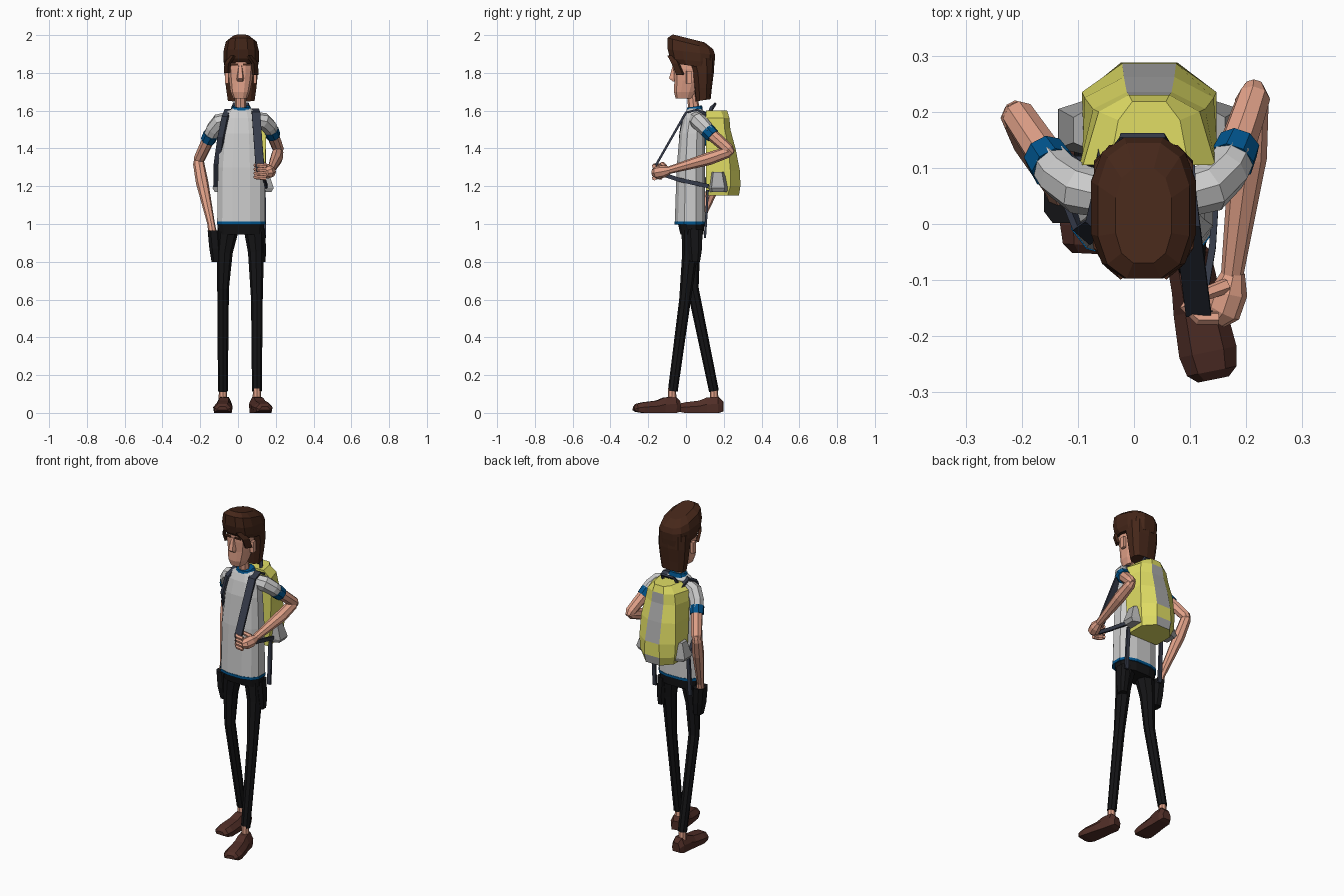
import bpy, bmesh, math
from mathutils import Vector as V


def material(name, r, g, b):
    m = bpy.data.materials.new(name)
    m.diffuse_color = (r, g, b, 1)
    return m


SKIN = material("skin", .76, .36, .25)
HAIR = material("hair", .06, .02, .01)
BLUE = material("blue_trim", .0, .09, .27)
BLACK = material("black_cloth", .007, .007, .008)
SHOE = material("shoe_leather", .08, .027, .02)
YELLOW = material("yellow_fabric", .75, .73, .13)
GREY = material("grey_fabric", .4, .4, .4)
STRAP = material("strap_webbing", .035, .042, .065)


def skin_rings(name, rings, mat=None, extra=None, is_extra=None):
    """Bridge a list of equal-sized point rings and cap both ends."""
    bm = bmesh.new()
    loops = [[bm.verts.new(p) for p in r] for r in rings]
    n = len(loops[0])
    for k, (a, b) in enumerate(zip(loops, loops[1:])):
        for i in range(n):
            j = (i + 1) % n
            f = bm.faces.new((a[i], a[j], b[j], b[i]))
            if is_extra and is_extra(k, i):
                f.material_index = 1
    bm.faces.new(loops[0])
    bm.faces.new(loops[-1])
    bmesh.ops.recalc_face_normals(bm, faces=bm.faces)
    me = bpy.data.meshes.new(name)
    bm.to_mesh(me)
    bm.free()
    for m in (mat, extra):
        if m:
            me.materials.append(m)
    ob = bpy.data.objects.new(name, me)
    bpy.context.collection.objects.link(ob)
    return ob


def stack(name, levels, mat=None, n=12, power=.75):
    """Horizontal rounded sections: (z, x centre, half width, y front, y back, slope)."""
    rings = []
    for z, cx, rx, y0, y1, s in levels:
        ring = []
        for i in range(n):
            a = 2 * math.pi * (i + .5) / n
            c, d = math.cos(a), math.sin(a)
            x = math.copysign(abs(c) ** power, c) * rx * 1.02
            y = math.copysign(abs(d) ** power, d) * (y1 - y0) / 2 * 1.02
            ring.append((cx + x, (y0 + y1) / 2 + y, z + s * y))
        rings.append(ring)
    return skin_rings(name, rings, mat, None)


def tube(name, pts, radii, mat=None, n=8):
    """Round tube along a path with a radius per point."""
    p = [V(q) for q in pts]
    seg = [(b - a).normalized() for a, b in zip(p, p[1:])]
    tang = [seg[0]] + [(a + b).normalized() for a, b in zip(seg, seg[1:])] + [seg[-1]]
    side, rings = tang[0].orthogonal().normalized(), []
    for k, (c, t, r) in enumerate(zip(p, tang, radii)):
        if k:
            side.rotate(tang[k - 1].rotation_difference(t))
        up = t.cross(side)
        rings.append([c + r * (math.cos(a) * side + math.sin(a) * up)
                      for a in (2 * math.pi * i / n for i in range(n))])
    return skin_rings(name, rings, mat)


def ribbon(name, pts, width, across=(1, 0, 0), mat=STRAP, thick=.012):
    """Flat strap along a path; 'across' is the direction of its width."""
    p, w, rings = [V(q) for q in pts], V(across).normalized(), []
    for k, c in enumerate(p):
        t = (p[min(k + 1, len(p) - 1)] - p[max(k - 1, 0)]).normalized()
        u = t.cross(w).normalized() * thick / 2
        h = w * width / 2
        rings.append([c - h - u, c + h - u, c + h + u, c - h + u])
    return skin_rings(name, rings, mat)


# Head: face, nose, ears, brows, neck
stack("face", [(1.665, .012, .038, -.055, .035, 0), (1.70, .012, .052, -.064, .055, 0),
               (1.76, .014, .062, -.062, .08, 0), (1.82, .015, .068, -.066, .09, 0),
               (1.90, .015, .068, -.068, .09, 0)], SKIN, 12)
skin_rings("nose", [[(.012 - w, -.05, z), (.012 - w * .6, y, z), (.012 + w * .6, y, z), (.012 + w, -.05, z)]
                    for z, w, y in ((1.755, .02, -.07), (1.77, .022, -.09), (1.84, .012, -.07))], SKIN)
for s, tag in ((-1, "right"), (1, "left")):
    x = .015 + s * .066
    skin_rings("ear_" + tag, [[(x, 0, z), (x + s * .018, .005, z), (x + s * .018, .03, z), (x, .03, z)]
                              for z in (1.745, 1.81)], SKIN)
    x = .013 + s * .033
    ribbon("brow_" + tag, [(x - .02, -.067, 1.845), (x + .02, -.066, 1.845)], .01, (0, 0, 1), HAIR)
tube("neck", [(.014, .045, 1.58), (.013, .03, 1.71)], [.03, .028], SKIN)

# Hair: cap, long back, swept fringe
stack("hair_cap", [(1.835, .017, .088, -.062, .148, -.15), (1.865, .017, .094, -.085, .152, -.1),
                   (1.91, .017, .094, -.098, .155, -.12), (1.955, .017, .082, -.098, .145, -.25),
                   (1.982, .017, .05, -.07, .10, -.25)], HAIR, 12)
stack("hair_back", [(1.655, .017, .072, .05, .13, .15), (1.72, .017, .082, .042, .136, 0),
                    (1.80, .017, .09, .03, .146, 0), (1.88, .017, .09, .0, .15, 0)], HAIR, 10)
for s, tag, z in ((-1, "right", 1.80), (1, "left", 1.79)):
    ribbon("hair_lock_" + tag, [(.017 + s * .045, -.078, 1.89), (.017 + s * .072, -.055, 1.85),
                                (.017 + s * .074, -.03, z)], .04, (.5, s * .8, 0), HAIR, .016)

# Shirt with blue hem and collar
stack("shirt", [(1.005, .017, .128, -.06, .103, 0), (1.3, .017, .124, -.05, .10, 0),
                (1.48, .018, .108, -.034, .10, 0), (1.56, .018, .095, -.015, .098, 0),
                (1.595, .018, .075, .0, .095, 0), (1.612, .018, .05, .008, .085, 0)])
stack("shirt_hem", [(.998, .017, .13, -.062, .105, 0), (1.014, .017, .13, -.062, .105, 0)], BLUE)
stack("collar", [(1.595, .018, .06, .0, .09, .15), (1.622, .018, .046, .006, .085, .15)], BLUE)

# Left arm: bent, fist holding the strap
tube("sleeve_left", [(.08, .05, 1.555), (.135, .065, 1.545), (.165, .095, 1.515), (.18, .122, 1.487)],
     [.04, .045, .042, .038])
tube("sleeve_band_left", [(.174, .112, 1.497), (.187, .142, 1.466)], [.042, .039], BLUE)
tube("upper_arm_left", [(.177, .12, 1.488), (.198, .18, 1.435), (.213, .225, 1.395), (.214, .245, 1.375)],
     [.034, .032, .03, .018], SKIN)
tube("forearm_left", [(.212, .25, 1.39), (.21, .22, 1.38), (.203, .12, 1.345), (.175, -.09, 1.285)],
     [.014, .03, .034, .02], SKIN)
tube("palm_left", [(.178, -.085, 1.285), (.17, -.12, 1.278), (.158, -.155, 1.272), (.145, -.172, 1.27)],
     [.02, .033, .033, .02], SKIN)
for i in range(4):
    z = 1.305 - .021 * i
    tube(f"finger_{i}", [(.15, -.168, z), (.115, -.168, z + .004), (.092, -.148, z + .006), (.105, -.13, z)],
         [.012, .012, .011, .008], SKIN, 6)
tube("thumb_left", [(.165, -.11, 1.30), (.125, -.125, 1.318), (.1, -.14, 1.31)], [.014, .012, .008], SKIN, 6)

# Right arm: hanging, hand in pocket
tube("sleeve_right", [(-.045, .05, 1.555), (-.098, .062, 1.54), (-.13, .085, 1.5), (-.148, .108, 1.465)],
     [.04, .045, .042, .038])
tube("sleeve_band_right", [(-.143, .1, 1.475), (-.16, .125, 1.44)], [.042, .039], BLUE)
tube("upper_arm_right", [(-.148, .108, 1.465), (-.205, .192, 1.345), (-.212, .2, 1.325)],
     [.034, .03, .022], SKIN)
tube("forearm_right", [(-.21, .2, 1.36), (-.208, .19, 1.32), (-.19, .155, 1.22), (-.142, .065, 1.0),
                       (-.13, .045, .92)], [.018, .03, .033, .02, .025], SKIN)

# Trousers: hips, legs, pockets
stack("hips", [(.945, .017, .118, -.03, .092, 0), (1.01, .017, .124, -.045, .1, 0)], BLACK)
tube("leg_right", [(-.05, .03, .975), (-.07, .032, .85), (-.079, .036, .66), (-.08, .148, .115)],
     [.055, .042, .031, .026], BLACK)
tube("leg_left", [(.085, .03, .975), (.095, .022, .85), (.1, -.005, .6), (.1, -.07, .115)],
     [.055, .042, .031, .026], BLACK)
stack("pocket_right", [(.80, -.115, .026, .015, .075, 0), (.87, -.12, .033, .0, .085, 0),
                       (.965, -.128, .034, .0, .09, 0)], BLACK, 8)
stack("pocket_left", [(.80, .123, .023, .02, .075, 0), (.86, .122, .028, .01, .085, 0),
                      (.97, .112, .032, .0, .09, 0)], BLACK, 8)

# Ankles and shoes
for tag, ax, ay, hx, hy, ang in (("right", -.08, .15, -.07, .197, -.05), ("left", .1, -.072, .092, -.032, .2)):
    tube("ankle_" + tag, [(ax, ay, .06), (ax, ay - .003, .13)], [.023, .021], SKIN)
    ahead, side = V((math.sin(ang), -math.cos(ang), 0)), V((math.cos(ang), math.sin(ang), 0))
    rings = []
    for t, w, h, lift in ((0, .026, .06, .008), (.025, .04, .085, 0), (.085, .042, .082, 0), (.125, .047, .065, 0),
                          (.2, .052, .056, 0), (.235, .045, .048, .006), (.25, .028, .034, .014)):
        prof = ((-w * .9, lift), (-w, h * .55), (-w * .55, h), (w * .55, h), (w, h * .55), (w * .9, lift))
        rings.append([V((hx, hy, 0)) + ahead * t + side * a + V((0, 0, b)) for a, b in prof])
    skin_rings("shoe_" + tag, rings, SHOE)

# Backpack body with grey centre stripe, side pockets, haul loop
bag = []
for z, wf, wm, wb, ym, yb in ((1.15, .1, .1, .045, .22, .28), (1.2, .11, .115, .05, .235, .288),
                              (1.28, .115, .12, .048, .235, .286), (1.4, .12, .115, .045, .225, .262),
                              (1.5, .124, .1, .04, .205, .235), (1.56, .118, .09, .036, .2, .23),
                              (1.6, .07, .055, .03, .185, .218)):
    bag.append([(.027 + x, y, z) for x, y in ((-wf, .105), (-wm, ym), (-wb, yb), (wb, yb), (wm, ym), (wf, .105))])
skin_rings("backpack", bag, YELLOW, GREY, lambda k, i: i == 2 and k in (0, 2, 3, 4))
for s, tag in ((-1, "right"), (1, "left")):
    skin_rings("bag_pocket_" + tag,
               [[(.027 + s * .1, y0, z), (.027 + s * w, y0 + .015, z), (.027 + s * w, y1 - .02, z), (.027 + s * .1, y1, z)]
                for z, w, y0, y1 in ((1.17, .15, .125, .22), (1.19, .162, .12, .225), (1.275, .135, .13, .21))], GREY)
    ribbon("strap_tail_" + tag, [(.02 + s * .115, .115, 1.18), (.02 + s * .118, .108, 1.05),
                                 (.02 + s * .118, .1, .925)], .022)
ribbon("haul_loop", [(-.035, .125, 1.59), (-.025, .145, 1.628), (.055, .145, 1.628), (.065, .125, 1.59)],
       .035, (0, .7, .6))

# Shoulder straps: left pulled forward by the hand, right hugging the body
ribbon("strap_left", [(.085, .125, 1.57), (.088, .06, 1.605), (.095, .0, 1.59), (.115, -.16, 1.31),
                      (.12, -.16, 1.275)], .045)
ribbon("strap_left_lower", [(.12, -.16, 1.275), (.14, -.04, 1.235), (.15, .12, 1.2)], .022, (0, .2, 1))
ribbon("strap_right", [(-.05, .125, 1.57), (-.055, .06, 1.603), (-.068, -.005, 1.565), (-.09, -.02, 1.46),
                       (-.11, .03, 1.32), (-.112, .12, 1.2)], .04, (.75, -.65, 0))
